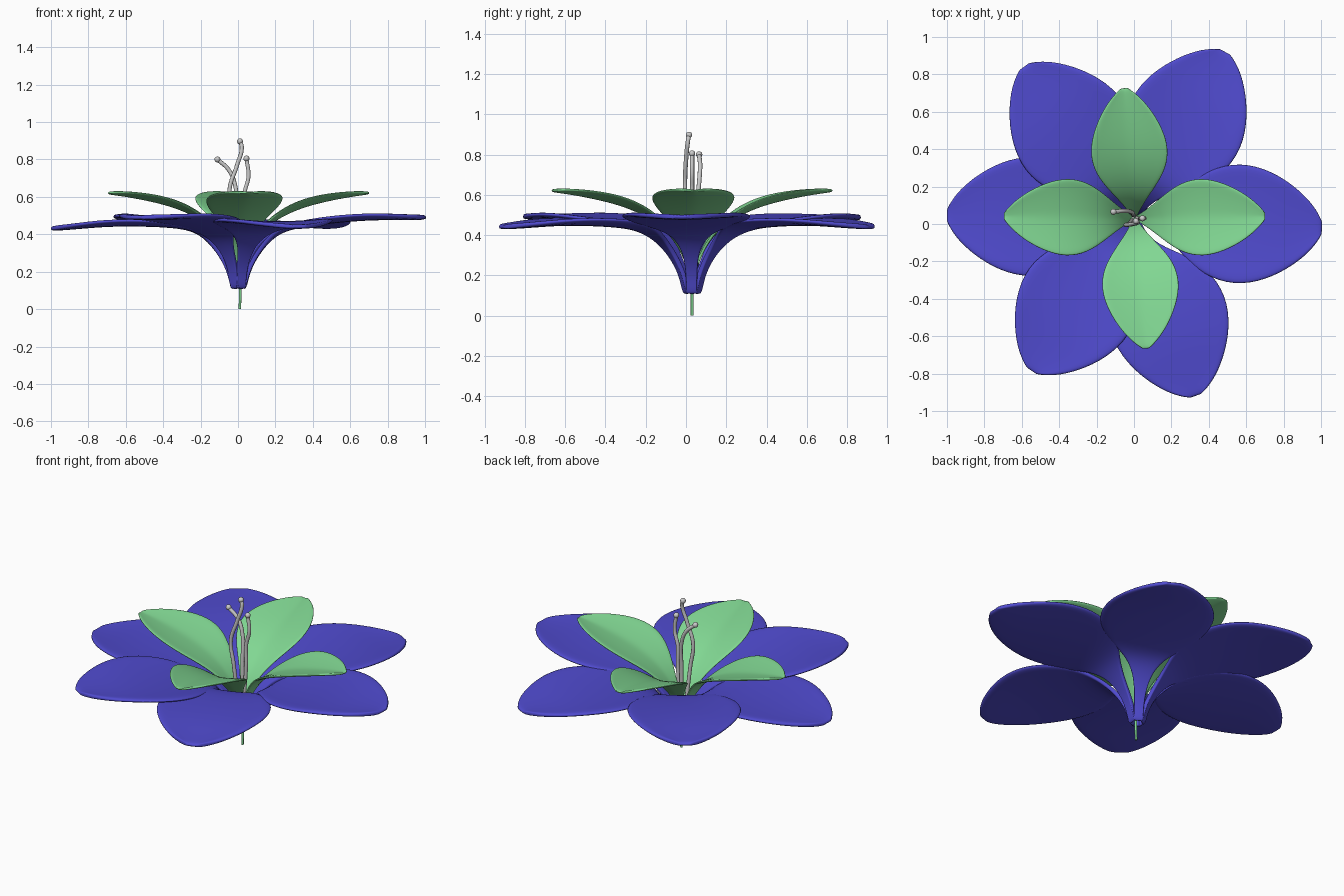
import bpy, math

if "Cube" in bpy.data.objects:
    bpy.data.objects.remove(bpy.data.objects["Cube"])

CX, CY = 0.003, 0.03   # flower axis


def material(name, color):
    m = bpy.data.materials.new(name)
    m.diffuse_color = (*color, 1)
    m.use_nodes = True
    m.node_tree.nodes["Principled BSDF"].inputs["Base Color"].default_value = m.diffuse_color
    return m


blue = material("petal_blue", (0.08, 0.07, 0.62))
green = material("leaf_green", (0.22, 0.68, 0.29))


def blade(name, rows, angle, cup, crease, thick, mat, tip_shift=0.0, scale=1.0):
    """Petal lofted along rows of (radius, height, half width), then thickened."""
    cols = 9
    ca, sa = math.cos(math.radians(angle)), math.sin(math.radians(angle))
    verts, faces = [], []
    for r, z, w in rows:
        f = max(0, (r - 0.3) / 0.7)
        for j in range(cols):
            s = 2 * j / (cols - 1) - 1
            x, y = r * scale, s * w
            h = z + tip_shift * f + cup * w * s * s + crease * w * abs(s)
            verts.append((CX + x * ca - y * sa, CY + x * sa + y * ca, h))
    for i in range(len(rows) - 1):
        for j in range(cols - 1):
            a = i * cols + j
            faces.append((a, a + cols, a + cols + 1, a + 1))
    me = bpy.data.meshes.new(name)
    me.from_pydata(verts, [], faces)
    me.polygons.foreach_set("use_smooth", [True] * len(faces))
    me.materials.append(mat)
    ob = bpy.data.objects.new(name, me)
    bpy.context.collection.objects.link(ob)
    so = ob.modifiers.new("thickness", 'SOLIDIFY')
    so.thickness, so.offset = thick, 0
    su = ob.modifiers.new("smooth", 'SUBSURF')
    su.levels = su.render_levels = 2
    return ob


def tube(name, pts, radius, mat=None):
    cu = bpy.data.curves.new(name, 'CURVE')
    cu.dimensions = '3D'
    cu.bevel_depth, cu.bevel_resolution = radius, 3
    cu.use_fill_caps = True
    sp = cu.splines.new('BEZIER')
    sp.bezier_points.add(len(pts) - 1)
    for bp, p in zip(sp.bezier_points, pts):
        bp.co = p
        bp.handle_left_type = bp.handle_right_type = 'AUTO'
    if mat:
        cu.materials.append(mat)
    ob = bpy.data.objects.new(name, cu)
    bpy.context.collection.objects.link(ob)
    return ob


# Six outer petals, each a narrow claw opening into a broad blade
outer = [(0.03, 0.105, 0.028), (0.045, 0.19, 0.028), (0.085, 0.275, 0.033),
         (0.14, 0.35, 0.055), (0.20, 0.405, 0.105), (0.27, 0.435, 0.19),
         (0.38, 0.452, 0.285), (0.55, 0.465, 0.335), (0.72, 0.47, 0.295),
         (0.86, 0.463, 0.21), (0.96, 0.46, 0.115), (1.005, 0.46, 0.03)]
for i, (ang, tip, sc) in enumerate([(-3, .03, 1), (61.5, -.02, 1.01), (126, .025, 1),
                                    (179, -.03, 1), (236, .03, .98), (289, -.02, 1)]):
    blade(f"outer_petal_{i + 1}", outer, ang, 0.06, 0, 0.024, blue, tip, sc)

# Four inner petals with a creased midline
inner = [(0.012, 0.22, 0.014), (0.04, 0.30, 0.03), (0.09, 0.385, 0.065),
         (0.16, 0.455, 0.125), (0.25, 0.51, 0.19), (0.36, 0.553, 0.215),
         (0.48, 0.583, 0.185), (0.59, 0.604, 0.125), (0.66, 0.615, 0.065),
         (0.70, 0.62, 0.016)]
for i, ang in enumerate([1, 94.5, 179, 275]):
    blade(f"inner_petal_{i + 1}", inner, ang, 0.08, 0.1, 0.014, green)

# Thin stem
tube("stem", [(0.01, CY, 0), (0.012, CY, 0.12), (0.005, CY, 0.3)], 0.007, green)

# Three stamens with rounded tips
stamens = [
    [(0, .045, .25), (-.005, .05, .5), (-.015, .065, .66), (-.05, .07, .745), (-.11, .065, .80)],
    [(-.01, .02, .25), (-.03, .0, .5), (-.045, -.005, .64), (-.005, 0, .77), (.02, .01, .87), (.01, .015, .897)],
    [(.015, .03, .25), (.035, .03, .5), (.035, .03, .62), (.056, .03, .71), (.045, .03, .805)],
]
for i, pts in enumerate(stamens):
    tube(f"stamen_{i + 1}", pts, 0.011)
    bpy.ops.mesh.primitive_uv_sphere_add(segments=16, ring_count=10, radius=0.016, location=pts[-1])
    bpy.context.object.name = f"stamen_tip_{i + 1}"
    bpy.ops.object.shade_smooth()
